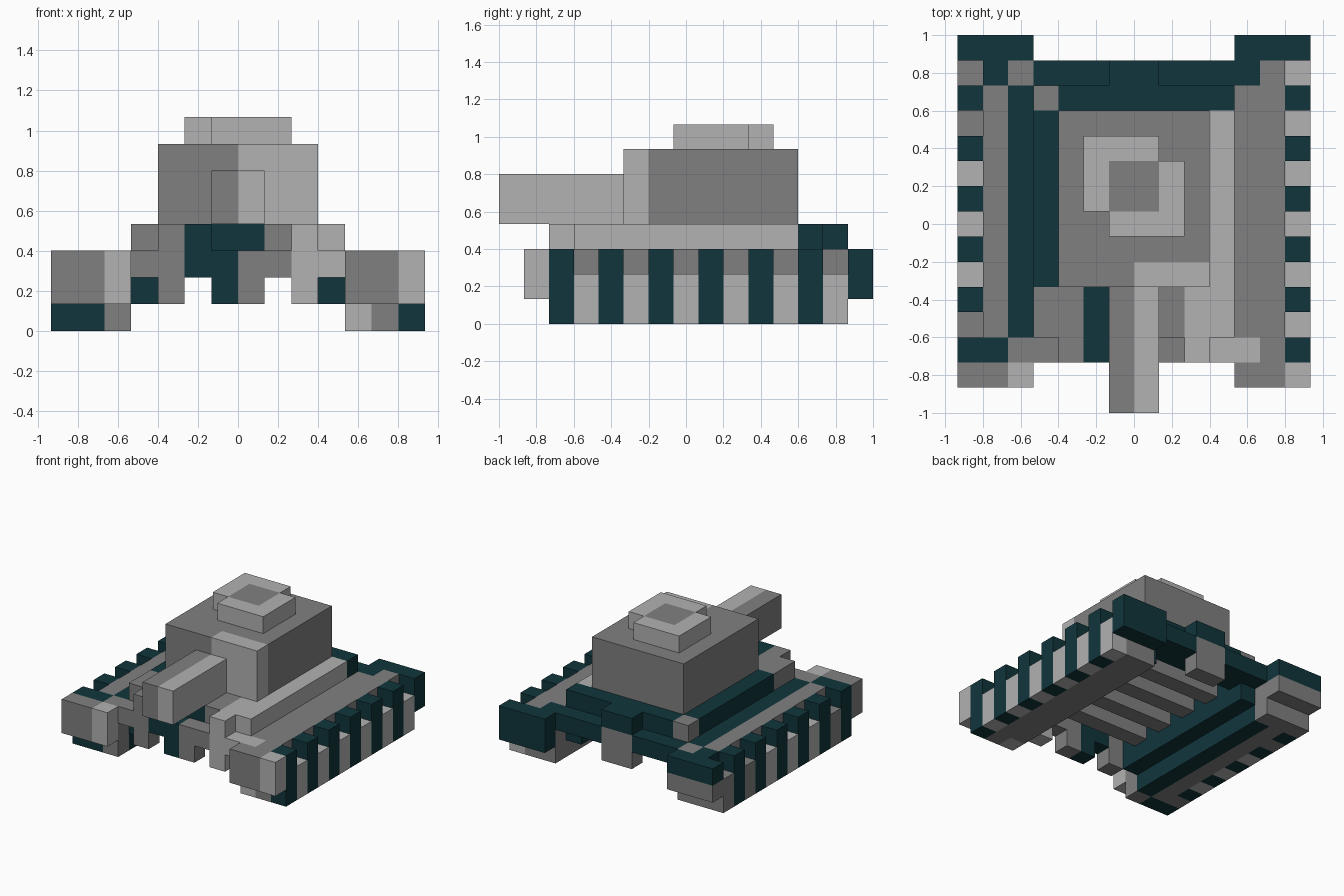
import bpy, bmesh
from mathutils import Matrix, Vector

if "Cube" in bpy.data.objects:
    bpy.data.objects.remove(bpy.data.objects["Cube"])

U = 2 / 15  # size of one block


def material(name, rgb):
    m = bpy.data.materials.new(name)
    m.diffuse_color = (*rgb, 1)
    m.use_nodes = True
    m.node_tree.nodes["Principled BSDF"].inputs["Base Color"].default_value = m.diffuse_color
    return m


MATS = [material("dark teal", (0.0052, 0.0356, 0.0437)),
        material("mid grey", (0.216, 0.216, 0.216)),
        material("light grey", (0.445, 0.445, 0.445))]
TEAL, MID, LIGHT = 0, 1, 2


class Part:
    """One object made of boxes given in block units; y counts from the front."""

    def __init__(self, name):
        self.name, self.bm = name, bmesh.new()

    def box(self, col, x0, x1, y0, y1, z0, z1):
        lo, hi = Vector((x0, y0 - 7.5, z0)) * U, Vector((x1, y1 - 7.5, z1)) * U
        mat = Matrix.Translation((lo + hi) / 2) @ Matrix.Diagonal((*(hi - lo), 1))
        verts = bmesh.ops.create_cube(self.bm, size=1, matrix=mat)["verts"]
        for f in {f for v in verts for f in v.link_faces}:
            f.material_index = col
        return self

    def done(self):
        me = bpy.data.meshes.new(self.name)
        self.bm.to_mesh(me)
        self.bm.free()
        for m in MATS:
            me.materials.append(m)
        bpy.context.collection.objects.link(bpy.data.objects.new(self.name, me))


# Turret with a lighter front right slab
p = Part("turret")
p.box(MID, -3, 3, 6, 12, 4, 7)
p.box(MID, -3, 0, 5, 6, 4, 7)
p.box(LIGHT, 0, 3, 5, 6, 4, 7)
p.done()

# Hatch: a ring with two opposite corners missing, grey centre
p = Part("hatch")
p.box(MID, -1, 1, 8, 10, 7, 8)
p.box(LIGHT, -2, -1, 8, 11, 7, 8)
p.box(LIGHT, -1, 1, 10, 11, 7, 8)
p.box(LIGHT, 1, 2, 7, 10, 7, 8)
p.box(LIGHT, -1, 1, 7, 8, 7, 8)
p.done()

# Gun barrel in two tones
p = Part("gun_barrel")
p.box(MID, -1, 0, 0, 5, 4, 6)
p.box(LIGHT, 0, 1, 0, 5, 4, 6)
p.done()

# Hull deck
p = Part("hull_deck")
p.box(TEAL, -3, 3, 5, 12, 3, 4)
p.box(TEAL, -4, -3, 5, 12, 3, 4)
p.box(TEAL, -3, 4, 12, 13, 3, 4)
p.box(MID, -4, -3, 12, 13, 3, 4)
p.box(LIGHT, 3, 4, 3, 12, 3, 4)
p.box(LIGHT, 2, 3, 2, 5, 3, 4)
p.box(MID, 1, 2, 3, 5, 3, 4)
p.box(TEAL, -1, 1, 3, 5, 3, 4)
p.box(TEAL, -2, -1, 2, 5, 3, 4)
p.box(MID, -3, -2, 2, 5, 3, 4)
p.box(MID, -4, -3, 3, 5, 3, 4)
p.done()

# Nose plate and its hanging posts
p = Part("nose_plate")
for col, a, b in ((MID, -4, -2), (TEAL, -2, 0), (MID, 0, 2), (LIGHT, 2, 4)):
    p.box(col, a, b, 2, 3, 2, 3)
for col, a, b in ((MID, -3, -2), (TEAL, -1, 0), (MID, 0, 1), (LIGHT, 2, 3)):
    p.box(col, a, b, 2, 3, 1, 2)
p.done()

# Underside: teal inner walls and grey cross beams
p = Part("underside")
for x in (-4, 3):
    p.box(TEAL, x, x + 1, 3, 13, 1, 3)
for y in (4, 6, 8, 10):
    p.box(MID, -3, 3, y, y + 1, 2, 3)
p.box(TEAL, -3, 3, 12, 13, 2, 3)
p.done()

# Rear plate with raised middle and hanging post
p = Part("rear_plate")
p.box(TEAL, -4, -1, 13, 14, 2, 3)
p.box(TEAL, 1, 4, 13, 14, 2, 3)
p.box(TEAL, -1, 1, 13, 14, 3, 4)
p.box(MID, -1, 1, 13, 14, 1, 3)
p.done()

# Right track body with end caps
p = Part("right_track_body")
p.box(MID, 4, 6, 3, 13, 0, 3)
p.box(LIGHT, 4, 5, 2, 3, 0, 3)
p.box(MID, 5, 6, 2, 3, 0, 3)
p.box(MID, 5, 6, 13, 14, 0, 3)
p.box(TEAL, 4, 5, 13, 14, 2, 3)
p.box(MID, 4, 5, 13, 14, 0, 2)
p.box(MID, 4, 6, 1, 2, 1, 3)
p.box(LIGHT, 6, 7, 1, 2, 1, 3)
p.box(TEAL, 4, 7, 14, 15, 1, 3)
p.done()

# Left track body with end caps
p = Part("left_track_body")
p.box(MID, -6, -5, 3, 13, 0, 3)
p.box(TEAL, -5, -4, 3, 13, 0, 3)
p.box(TEAL, -6, -5, 2, 3, 0, 3)
p.box(MID, -5, -4, 2, 3, 0, 3)
p.box(TEAL, -6, -5, 13, 14, 2, 3)
p.box(MID, -6, -5, 13, 14, 0, 2)
p.box(MID, -5, -4, 13, 14, 0, 3)
p.box(MID, -7, -5, 1, 2, 1, 3)
p.box(LIGHT, -5, -4, 1, 2, 1, 3)
p.box(TEAL, -7, -4, 14, 15, 2, 3)
p.box(MID, -7, -4, 14, 15, 1, 2)
p.done()

# Track links: tall teal blocks alternating with lower grey ones
for name, x in (("right_track_links", 6), ("left_track_links", -7)):
    p = Part(name)
    for y in range(2, 14, 2):
        p.box(TEAL, x, x + 1, y, y + 1, 0, 3)
        low = LIGHT if x > 0 or y in (4, 6, 8) else MID
        p.box(low, x, x + 1, y + 1, y + 2, 0, 2)
    p.done()
